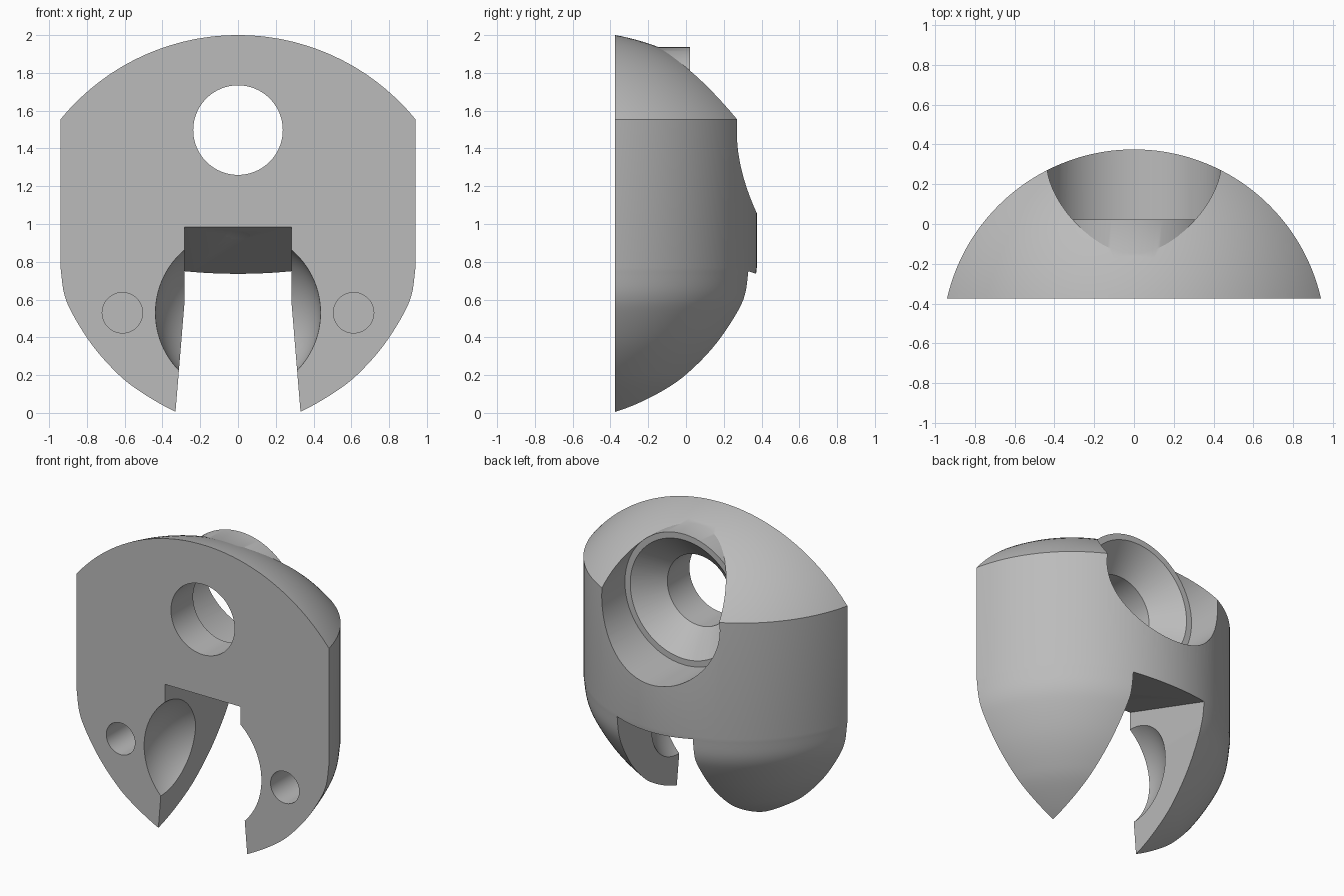
import bpy, bmesh, math
from mathutils import Matrix, Vector

if "Cube" in bpy.data.objects:
    bpy.data.objects.remove(bpy.data.objects["Cube"])

FRONT = -0.375        # flat front plane
AXIS_Y = -0.589       # axis of the revolved body
HOLE_Z = 1.497
POCKET_Z = 0.53

mat = bpy.data.materials.new("light grey")
mat.use_nodes = True
colour = (0.5, 0.5, 0.5, 1)
mat.diffuse_color = colour
mat.node_tree.nodes["Principled BSDF"].inputs["Base Color"].default_value = colour


def make_object(name, bm):
    bmesh.ops.remove_doubles(bm, verts=bm.verts, dist=1e-5)
    bmesh.ops.recalc_face_normals(bm, faces=bm.faces)
    mesh = bpy.data.meshes.new(name)
    bm.to_mesh(mesh)
    bm.free()
    mesh.materials.append(mat)
    obj = bpy.data.objects.new(name, mesh)
    bpy.context.collection.objects.link(obj)
    return obj


def revolve(name, profile, steps, matrix):
    """Spin (radius, height) points about z, then place the solid."""
    bm = bmesh.new()
    verts = [bm.verts.new((r, 0, z)) for r, z in profile]
    edges = [bm.edges.new(pair) for pair in zip(verts, verts[1:])]
    bmesh.ops.spin(bm, geom=verts + edges, cent=(0, 0, 0), axis=(0, 0, 1),
                   angle=math.tau, steps=steps, use_merge=True)
    bm.transform(matrix)
    return make_object(name, bm)


def along_y(name, rings, x, z, steps=96):
    """Round solid along y from (radius, y) rings."""
    profile = [(0, rings[0][1])] + rings + [(0, rings[-1][1])]
    turn = Matrix.Rotation(-math.pi / 2, 4, "X")
    return revolve(name, profile, steps, Matrix.Translation((x, 0, z)) @ turn)


def smooth_path(points, steps=6):
    """Catmull-Rom curve through the points."""
    p = [Vector(q) for q in points]
    p = [2 * p[0] - p[1]] + p + [2 * p[-1] - p[-2]]
    path = []
    for a, b, c, d in zip(p, p[1:], p[2:], p[3:]):
        for i in range(steps):
            t = i / steps
            path.append(0.5 * (2 * b + (c - a) * t + (2 * a - 5 * b + 4 * c - d) * t * t
                               + (3 * b - a - 3 * c + d) * t ** 3))
    return path + [p[-2]]


def combine(target, other, operation):
    mod = target.modifiers.new(operation.lower(), "BOOLEAN")
    mod.operation = operation
    mod.solver = "EXACT"
    mod.object = other
    bpy.context.view_layer.objects.active = target
    bpy.ops.object.modifier_apply(modifier=mod.name)
    bpy.data.objects.remove(other)


# Body: tapering base, straight wall and spherical dome
base = smooth_path([(0, -0.12), (0.2, -0.085), (0.393, 0.005), (0.59, 0.135), (0.703, 0.24),
                    (0.809, 0.37), (0.9, 0.52), (0.945, 0.63), (0.964, 0.77)])
dome_radius, dome_z = 1.231, 0.788
dome = []
for i in range(25):
    r = 0.964 * math.cos(math.pi / 2 * i / 24)
    dome.append((r if i < 24 else 0, dome_z + math.sqrt(dome_radius ** 2 - r * r)))
body = revolve("body", [tuple(q) for q in base] + dome, 160,
               Matrix.Translation((0, AXIS_Y, 0)))

# Flat front
bm = bmesh.new()
bmesh.ops.create_cube(bm, size=4, matrix=Matrix.Translation((0, FRONT - 2, 1)))
combine(body, make_object("front_cutter", bm), "DIFFERENCE")

# Rear recess, with the boss rising slightly past the dome
combine(body, along_y("recess_cutter", [(0.44, 0.022), (0.44, 0.8)], 0, HOLE_Z), "DIFFERENCE")
combine(body, along_y("boss", [(0.44, -0.3), (0.44, 0.022)], 0, HOLE_Z), "UNION")

# Countersunk through hole
combine(body, along_y("hole_cutter", [(0.237, -0.6), (0.237, -0.14), (0.4, 0.022), (0.4, 0.1)],
                      0, HOLE_Z), "DIFFERENCE")

# Slot with a sloping roof and splayed lower walls
bm = bmesh.new()
rings = []
for y in (-0.6, 0.6):
    roof = 0.86 - y / 3
    half = [(0.282, roof), (0.282, 0.6), (0.352, -0.25)]
    outline = half + [(-x, z) for x, z in reversed(half)]
    rings.append([bm.verts.new((x, y, z)) for x, z in outline])
    bm.faces.new(rings[-1])
for i in range(6):
    j = (i + 1) % 6
    bm.faces.new((rings[0][i], rings[0][j], rings[1][j], rings[1][i]))
combine(body, make_object("slot_cutter", bm), "DIFFERENCE")

# Ball-shaped pocket between the legs
bm = bmesh.new()
bmesh.ops.create_uvsphere(bm, u_segments=96, v_segments=48, radius=0.437,
                          matrix=Matrix.Translation((0, FRONT, POCKET_Z)))
combine(body, make_object("pocket_cutter", bm), "DIFFERENCE")

# Blind pin holes in both legs
for side in (-1, 1):
    combine(body, along_y("pin_cutter", [(0.107, -0.6), (0.107, -0.105)],
                          side * 0.612, POCKET_Z, 48), "DIFFERENCE")

# Smooth curved surfaces, sharp cut edges
bpy.ops.object.select_all(action="DESELECT")
body.select_set(True)
bpy.context.view_layer.objects.active = body
bpy.ops.object.shade_smooth_by_angle(angle=math.radians(25))
